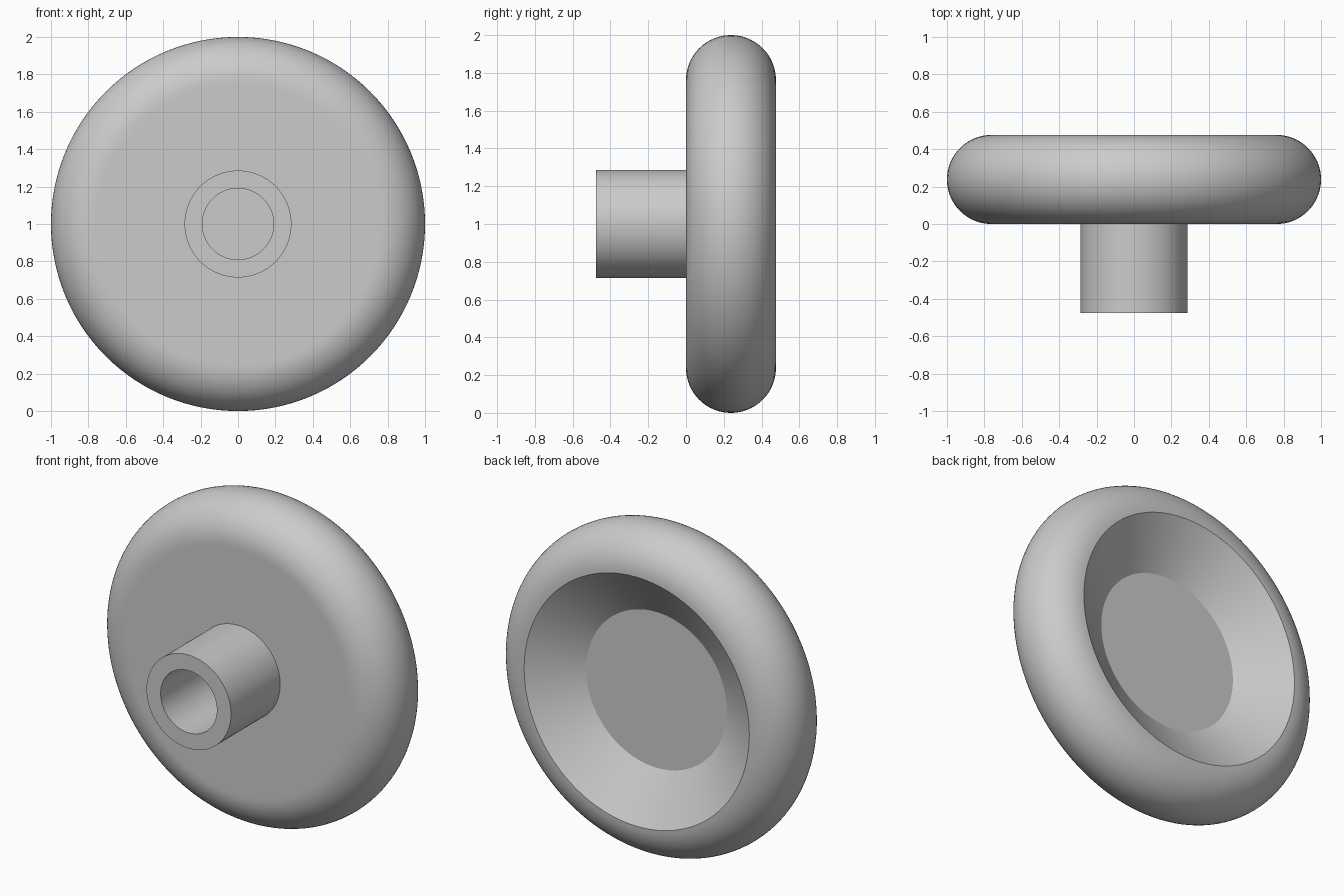
import bpy, bmesh
from math import sin, cos, pi, radians

if "Cube" in bpy.data.objects:
    bpy.data.objects.remove(bpy.data.objects["Cube"], do_unlink=True)

UNIT = 1 / 105          # overall radius is 105 units
SEGMENTS = 128

grey = bpy.data.materials.new("light grey")
grey.use_nodes = True
grey.diffuse_color = (0.6, 0.6, 0.6, 1)
grey.node_tree.nodes["Principled BSDF"].inputs["Base Color"].default_value = (0.6, 0.6, 0.6, 1)


def lathe(name, profile, closed=False):
    """Revolve (radius, depth) points about the front-to-back axis."""
    bm = bmesh.new()
    verts = [bm.verts.new((r * UNIT, y * UNIT, 0)) for r, y in profile]
    edges = [bm.edges.new(pair) for pair in zip(verts, verts[1:])]
    if closed:
        edges.append(bm.edges.new((verts[-1], verts[0])))
    bmesh.ops.spin(bm, geom=verts + edges, cent=(0, 0, 0), axis=(0, 1, 0),
                   angle=2 * pi, steps=SEGMENTS, use_merge=True)
    bmesh.ops.remove_doubles(bm, verts=bm.verts, dist=1e-5)
    # Cap the open flat ends, then face everything outward
    bmesh.ops.holes_fill(bm, edges=[e for e in bm.edges if e.is_boundary], sides=0)
    bmesh.ops.recalc_face_normals(bm, faces=bm.faces)
    mesh = bpy.data.meshes.new(name)
    bm.to_mesh(mesh)
    bm.free()
    mesh.materials.append(grey)
    obj = bpy.data.objects.new(name, mesh)
    bpy.context.collection.objects.link(obj)
    obj.location.z = 1
    bpy.ops.object.select_all(action='DESELECT')
    obj.select_set(True)
    bpy.context.view_layer.objects.active = obj
    bpy.ops.object.shade_smooth_by_angle(angle=radians(25))
    return obj


# Round wheel: flat front, half-round rim, conical dish with flat floor at the back
STEPS = 32
rim = [(80 + 25 * sin(pi * i / STEPS), 25 - 25 * cos(pi * i / STEPS))
       for i in range(STEPS + 1)]
lathe("wheel_disc", [(78, 0)] + rim + [(50, 30)])

# Hollow hub sleeve standing out of the front, its base sunk into the disc
lathe("hub_sleeve", [(20, -50), (30, -50), (30, 2), (20, 2)], closed=True)
